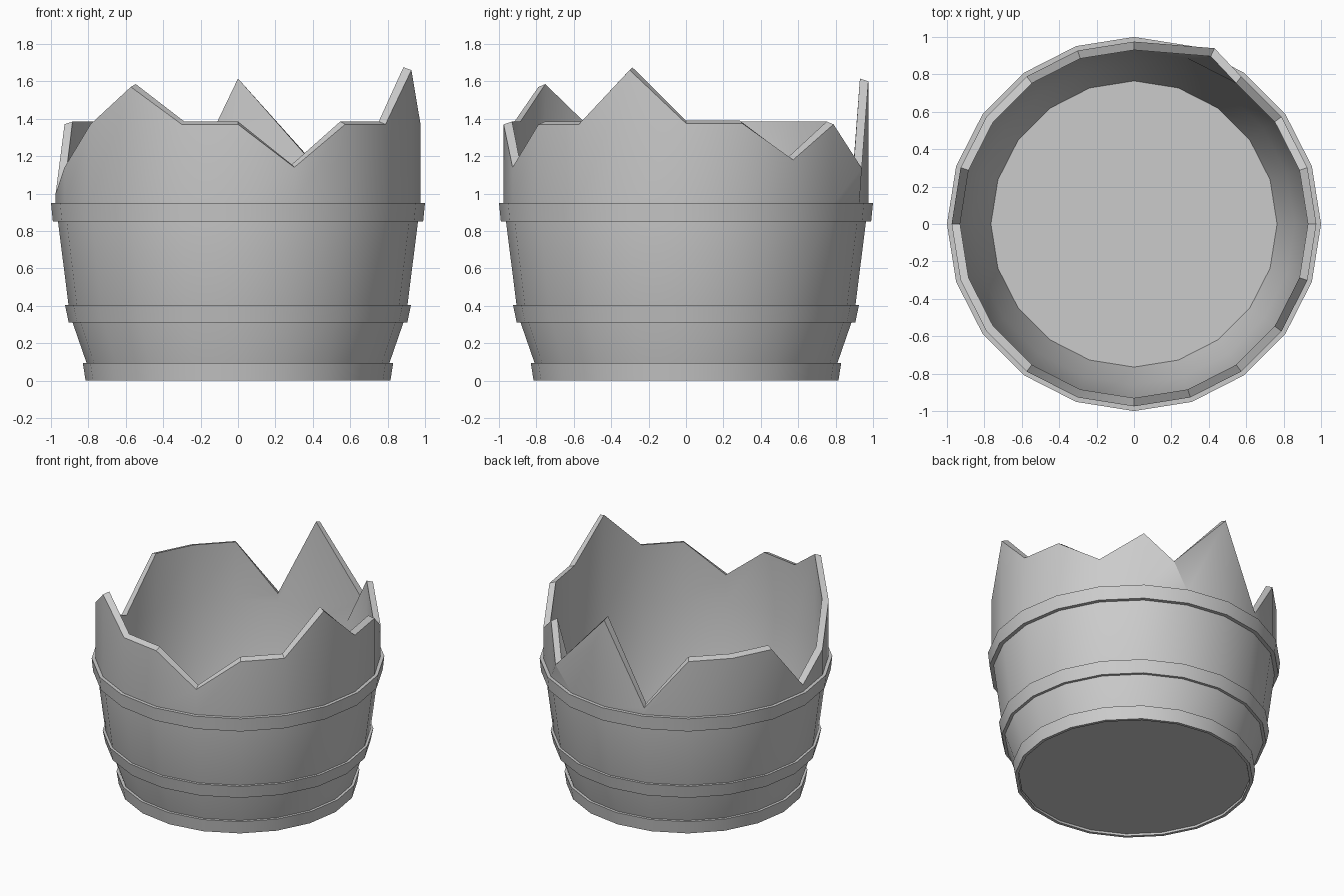
import bpy, bmesh, math

cube = bpy.data.objects.get("Cube")
if cube:
    bpy.data.objects.remove(cube, do_unlink=True)

SIDES = 20
STEP = math.tau / SIDES


def material(name, value):
    mat = bpy.data.materials.new(name)
    mat.use_nodes = True
    colour = (value, value, value, 1)
    mat.diffuse_color = colour
    mat.node_tree.nodes["Principled BSDF"].inputs["Base Color"].default_value = colour
    return mat


GREY = material("plain grey", 0.6)


def finish(name, bm):
    bmesh.ops.recalc_face_normals(bm, faces=bm.faces)
    mesh = bpy.data.meshes.new(name)
    bm.to_mesh(mesh)
    bm.free()
    mesh.materials.append(GREY)
    obj = bpy.data.objects.new(name, mesh)
    bpy.context.collection.objects.link(obj)
    bpy.ops.object.select_all(action="DESELECT")
    obj.select_set(True)
    bpy.context.view_layer.objects.active = obj
    bpy.ops.object.shade_smooth_by_angle(angle=math.radians(32))
    return obj


def ring(bm, radius, z):
    return [bm.verts.new((radius * math.cos(i * STEP), radius * math.sin(i * STEP), z))
            for i in range(SIDES)]


def bridge(bm, a, b):
    for i in range(SIDES):
        j = (i + 1) % SIDES
        bm.faces.new((a[i], a[j], b[j], b[i]))


# Broken rim: height at each stave joint, counter-clockwise from +x
RIM = [1.375, 1.375, 1.18, 1.37, 1.135, 1.6, 1.0, 1.37, 1.37, 1.37,
       1.0, 1.14, 1.37, 1.57, 1.37, 1.37, 1.14, 1.37, 1.37, 1.66]
BENT = 4                     # splintered joint pushed outwards


def rim_ring(bm, radius, lift):
    verts = ring(bm, radius, 0)
    for v, z in zip(verts, RIM):
        v.co.z = z + lift
    bent = math.radians(65.4)
    verts[BENT].co.x = radius * 1.06 * math.cos(bent)
    verts[BENT].co.y = radius * 1.06 * math.sin(bent)
    return verts


# Barrel wall: outer skin up, over the broken rim, inner skin down, both floors
bm = bmesh.new()
OUTER = [(0.79, 0.015), (0.81, 0.095), (0.9, 0.355), (0.975, 0.95)]
INNER = [(0.93, 0.95), (0.86, 0.355), (0.765, 0.04)]
rings = [ring(bm, r, z) for r, z in OUTER]
rings += [rim_ring(bm, 0.975, 0), rim_ring(bm, 0.93, 0.015)]
rings += [ring(bm, r, z) for r, z in INNER]
for lower, upper in zip(rings, rings[1:]):
    bridge(bm, lower, upper)
bm.faces.new(rings[0])
bm.faces.new(rings[-1])
finish("broken_barrel_wall", bm)


# Hoops: closed bands following the slope of the wall
def hoop(name, r_low, z_low, r_high, z_high, depth=0.035):
    bm = bmesh.new()
    loops = [ring(bm, r, z) for r, z in ((r_low, z_low), (r_high, z_high),
                                         (r_high - depth, z_high), (r_low - depth, z_low))]
    for k in range(4):
        bridge(bm, loops[k], loops[(k + 1) % 4])
    finish(name, bm)


hoop("bottom_hoop", 0.815, 0, 0.83, 0.095, 0.022)
hoop("middle_hoop", 0.905, 0.31, 0.925, 0.405)
hoop("top_hoop", 0.99, 0.85, 1.0, 0.95)
